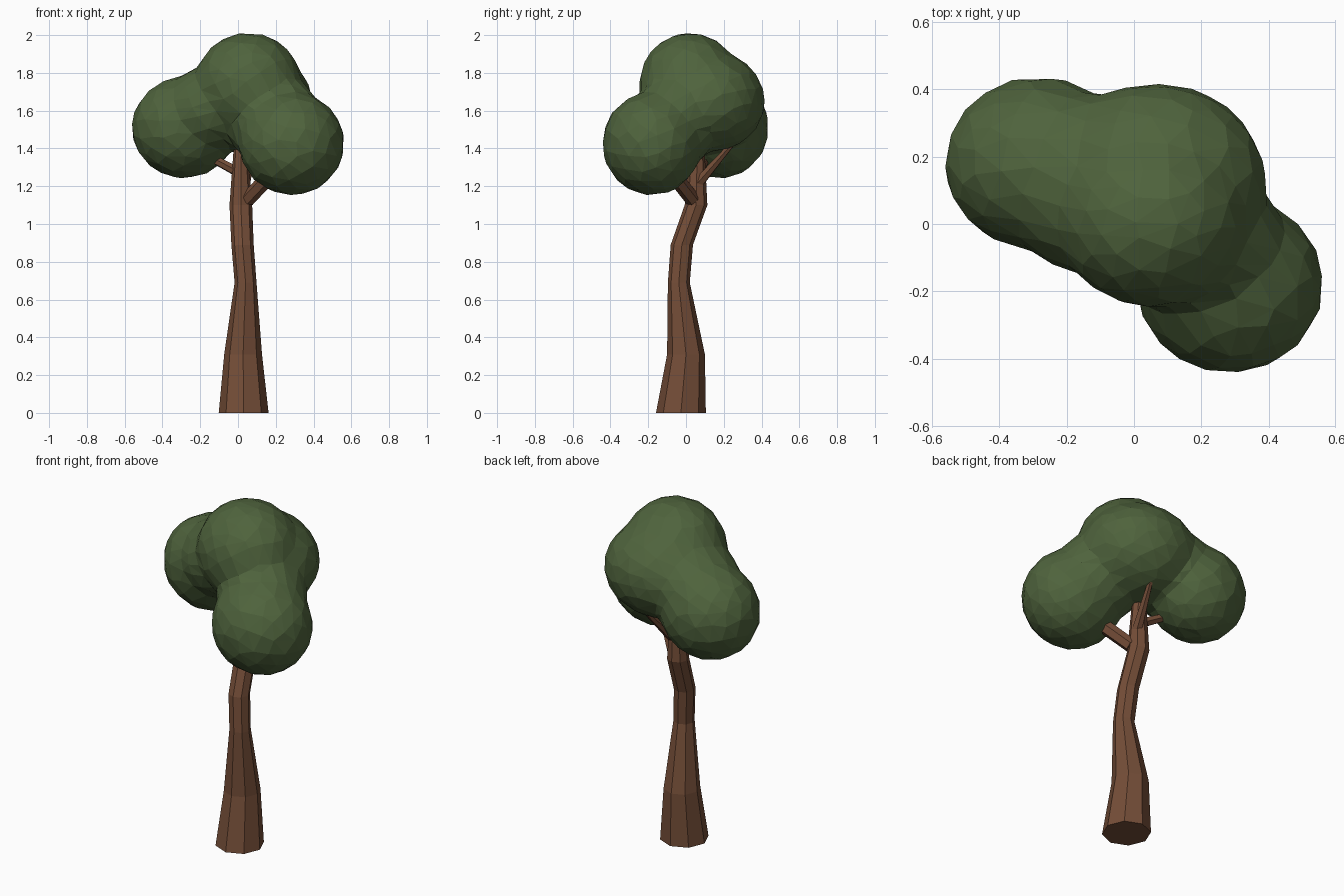
import bpy, bmesh
from math import cos, sin, tau
from mathutils import Vector, Matrix

if "Cube" in bpy.data.objects:
    bpy.data.objects.remove(bpy.data.objects["Cube"])


def material(name, colour):
    mat = bpy.data.materials.new(name)
    mat.use_nodes = True
    mat.diffuse_color = colour
    mat.node_tree.nodes["Principled BSDF"].inputs["Base Color"].default_value = colour
    return mat


def add_object(name, bm, mat):
    bmesh.ops.recalc_face_normals(bm, faces=bm.faces)
    mesh = bpy.data.meshes.new(name)
    bm.to_mesh(mesh)
    bm.free()
    mesh.materials.append(mat)
    obj = bpy.data.objects.new(name, mesh)
    bpy.context.collection.objects.link(obj)
    return obj


def loft(name, rings, sides, mat):
    """Skin a stack of rings, each given as (centre, radius, u axis, v axis)."""
    bm = bmesh.new()
    loops = []
    for centre, radius, u, v in rings:
        loops.append([bm.verts.new(Vector(centre) + radius * (u * cos(tau * i / sides) + v * sin(tau * i / sides)))
                      for i in range(sides)])
    for low, high in zip(loops, loops[1:]):
        for i in range(sides):
            j = (i + 1) % sides
            bm.faces.new((low[i], low[j], high[j], high[i]))
    bm.faces.new(loops[0])
    bm.faces.new(loops[-1])
    return add_object(name, bm, mat)


def branch(name, start, end, r_start, r_end, mat):
    axis = (Vector(end) - Vector(start)).normalized()
    u = axis.orthogonal().normalized()
    v = axis.cross(u)
    return loft(name, [(start, r_start, u, v), (end, r_end, u, v)], 6, mat)


bark = material("bark brown", (0.175, 0.075, 0.039, 1))
leaf = material("leaf green", (0.078, 0.125, 0.046, 1))

# Trunk: bent, tapering, eight sided
X, Y = Vector((1, 0, 0)), Vector((0, 1, 0))
trunk_path = [
    ((0.03, -0.027, 0), 0.132),
    ((0.027, 0.0, 0.31), 0.1),
    ((0.04, -0.038, 0.69), 0.058),
    ((0.024, -0.022, 0.89), 0.059),
    ((0.015, 0.053, 1.1), 0.06),
    ((0.015, 0.06, 1.4), 0.038),
]
loft("trunk", [(c, r, X, Y) for c, r in trunk_path], 8, bark)

# Branches reaching into the crown
branch("left_branch", (0.05, 0.035, 1.13), (0.2, -0.09, 1.29), 0.04, 0.04, bark)
branch("right_branch", (0.01, 0.06, 1.27), (-0.22, 0.13, 1.39), 0.028, 0.02, bark)
branch("back_branch", (0.03, 0.05, 1.2), (0.09, 0.25, 1.43), 0.032, 0.014, bark)

# Crown: overlapping lobes fused, softened and reduced to coarse facets
lobes = [
    ((0.055, 0.02, 1.735), (0.285, 0.27, 0.28)),
    ((0.065, 0.12, 1.65), (0.33, 0.30, 0.27)),
    ((-0.285, 0.18, 1.51), (0.28, 0.26, 0.27)),
    ((0.285, -0.18, 1.425), (0.28, 0.265, 0.275)),
    ((-0.13, 0.12, 1.61), (0.26, 0.27, 0.23)),
    ((0.2, -0.06, 1.54), (0.25, 0.23, 0.25)),
]
bm = bmesh.new()
for centre, size in lobes:
    bmesh.ops.create_icosphere(bm, subdivisions=4, radius=1,
                               matrix=Matrix.Translation(centre) @ Matrix.Diagonal((*size, 1)))
crown = add_object("crown", bm, leaf)
remesh = crown.modifiers.new("fuse", "REMESH")
remesh.mode = "VOXEL"
remesh.voxel_size = 0.025
soften = crown.modifiers.new("soften", "SMOOTH")
soften.factor = 0.5
soften.iterations = 14
facet = crown.modifiers.new("facet", "DECIMATE")
facet.ratio = 0.06
